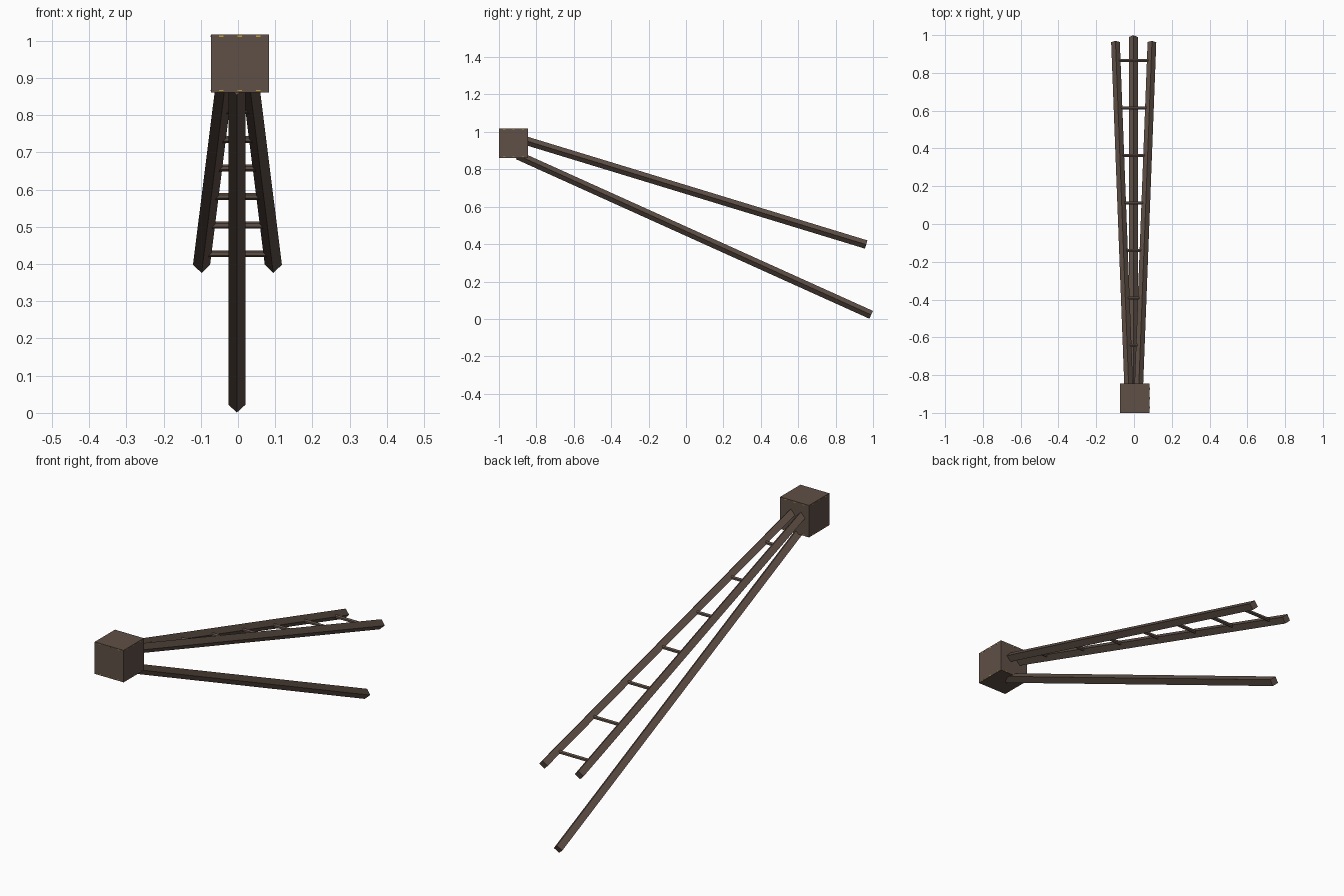
import bpy, bmesh, math
from mathutils import Vector, Matrix

if "Cube" in bpy.data.objects:
    bpy.data.objects.remove(bpy.data.objects["Cube"])


def material(name, rgb):
    m = bpy.data.materials.new(name)
    m.diffuse_color = (*rgb, 1)
    m.use_nodes = True
    m.node_tree.nodes["Principled BSDF"].inputs["Base Color"].default_value = m.diffuse_color
    return m


WOOD = material("dark brown wood", (0.115, 0.08, 0.062))
GOLD = material("gold", (0.55, 0.36, 0.03))


def finish(bm, name, mat):
    bmesh.ops.recalc_face_normals(bm, faces=bm.faces)
    me = bpy.data.meshes.new(name)
    bm.to_mesh(me)
    bm.free()
    me.materials.append(mat)
    ob = bpy.data.objects.new(name, me)
    bpy.context.collection.objects.link(ob)
    return ob


def bar(name, a, b, r, sides):
    """Prism from a to b with one corner pointing straight up."""
    a, b = Vector(a), Vector(b)
    d = (b - a).normalized()
    up = Vector((0, 0, 1))
    side = d.cross(up).normalized()
    up = side.cross(d)
    bm = bmesh.new()
    rings = []
    for p in (a, b):
        rings.append([bm.verts.new(p + r * (math.cos(t) * up + math.sin(t) * side))
                      for t in (2 * math.pi * i / sides for i in range(sides))])
    for i in range(sides):
        j = (i + 1) % sides
        bm.faces.new((rings[0][i], rings[0][j], rings[1][j], rings[1][i]))
    for ring in rings:
        bm.faces.new(ring)
    return finish(bm, name, WOOD)


# Head block
C = Vector((0.005, -0.922, 0.939))
S = 0.156
bm = bmesh.new()
bmesh.ops.create_cube(bm, size=S, matrix=Matrix.Translation(C))
finish(bm, "head_block", WOOD)

# Tiny gold inlays along the top and bottom edges of the block's sides
bm = bmesh.new()
for k in range(4):
    turn = Matrix.Translation(C) @ Matrix.Rotation(k * math.pi / 2, 4, 'Z')
    for x in (-0.05, 0, 0.05):
        for z in (-0.073, 0.073):
            m = turn @ Matrix.Translation((x, -S / 2, z)) @ Matrix.Diagonal((0.012, 0.001, 0.003, 1))
            bmesh.ops.create_cube(bm, size=1, matrix=m)
finish(bm, "gold_inlays", GOLD)

# Lower single pole
bar("lower_pole", (-0.003, -0.9, 0.875), (-0.003, 0.99, 0.022), 0.023, 4)

# Upper pair of splayed poles
X0, Y1, Z1 = -0.0015, 0.963, 0.398
SLOPE, SPLAY = 0.305, 0.0383


def half_gap(y):
    return 0.0965 - SPLAY * (Y1 - y)


def height(y):
    return Z1 + SLOPE * (Y1 - y)


for s, side in ((-1, "left"), (1, "right")):
    ends = [(X0 + s * half_gap(y), y, height(y)) for y in (-0.9, Y1)]
    bar("upper_pole_" + side, *ends, 0.023, 4)

# Rungs between the upper poles
for i in range(7):
    y = 0.865 - 0.2515 * i
    g = half_gap(y)
    bar("rung_%d" % (i + 1), (X0 - g, y, height(y)), (X0 + g, y, height(y)), 0.009, 6)
